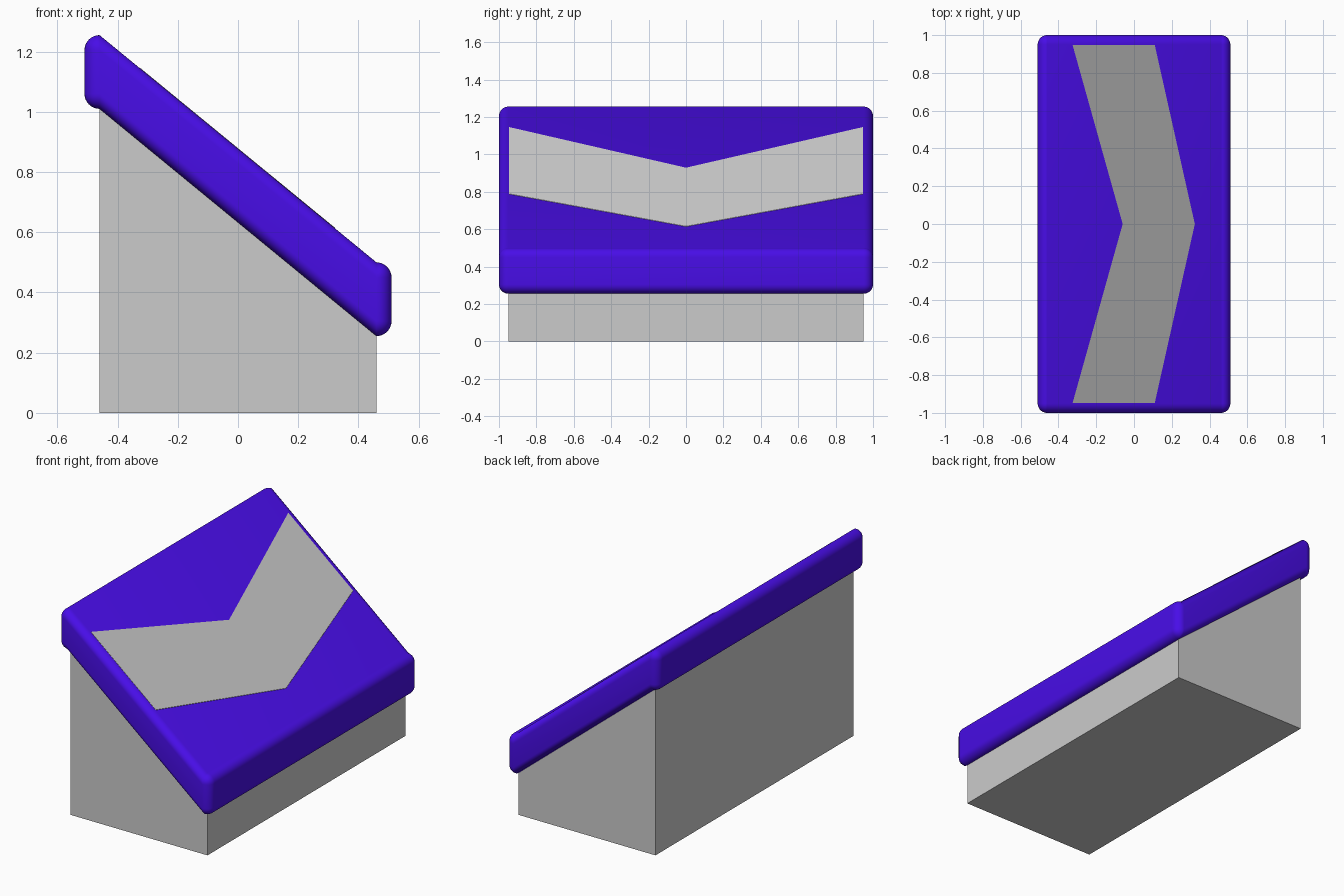
import bpy, bmesh

if "Cube" in bpy.data.objects:
    bpy.data.objects.remove(bpy.data.objects["Cube"])

SLOPE = (0.5 - 1.255) / 0.92      # fall of the top per unit of x
TOP_MID = (1.255 + 0.5) / 2       # top height at x = 0
THICK = 0.245


def make_object(name, bm):
    bmesh.ops.recalc_face_normals(bm, faces=bm.faces)
    mesh = bpy.data.meshes.new(name)
    bm.to_mesh(mesh)
    bm.free()
    obj = bpy.data.objects.new(name, mesh)
    bpy.context.collection.objects.link(obj)
    return obj


def prism(name, points, offset):
    """Extrude a polygon along an offset vector."""
    bm = bmesh.new()
    face = bm.faces.new([bm.verts.new(p) for p in points])
    ext = bmesh.ops.extrude_face_region(bm, geom=[face])
    verts = [g for g in ext["geom"] if isinstance(g, bmesh.types.BMVert)]
    bmesh.ops.translate(bm, vec=offset, verts=verts)
    return make_object(name, bm)


# Wedge-shaped body
prism("wedge_body", [(-0.46, -0.95, 0), (0.46, -0.95, 0),
                     (0.46, -0.95, 0.255), (-0.46, -0.95, 1.01)], (0, 1.9, 0))

# Rounded slab: bevelled box whose two ends are shifted to follow the slope
bm = bmesh.new()
bmesh.ops.create_cube(bm, size=1)
bmesh.ops.scale(bm, vec=(1.02, 2.0, THICK), verts=bm.verts)
bmesh.ops.bevel(bm, geom=list(bm.edges), offset=0.05, offset_type='OFFSET',
                segments=8, profile=0.5, affect='EDGES')
for v in bm.verts:
    end = 0.46 if v.co.x > 0 else -0.46
    v.co.z += TOP_MID - THICK / 2 + SLOPE * end
for f in bm.faces:
    f.smooth = True
slab = make_object("sloped_slab", bm)
blue = bpy.data.materials.new("blue_violet")
blue.diffuse_color = (0.065, 0.004, 0.80, 1)
blue.use_nodes = True
blue.node_tree.nodes["Principled BSDF"].inputs["Base Color"].default_value = blue.diffuse_color
slab.data.materials.append(blue)

# Chevron inlay lying just proud of the slab top
outline = [(-0.325, 0.947), (-0.06, 0), (-0.325, -0.947),
           (0.11, -0.947), (0.322, 0), (0.11, 0.947)]
prism("chevron_inlay",
      [(x, y, TOP_MID + SLOPE * x + 0.002) for x, y in outline], (0, 0, -0.006))
